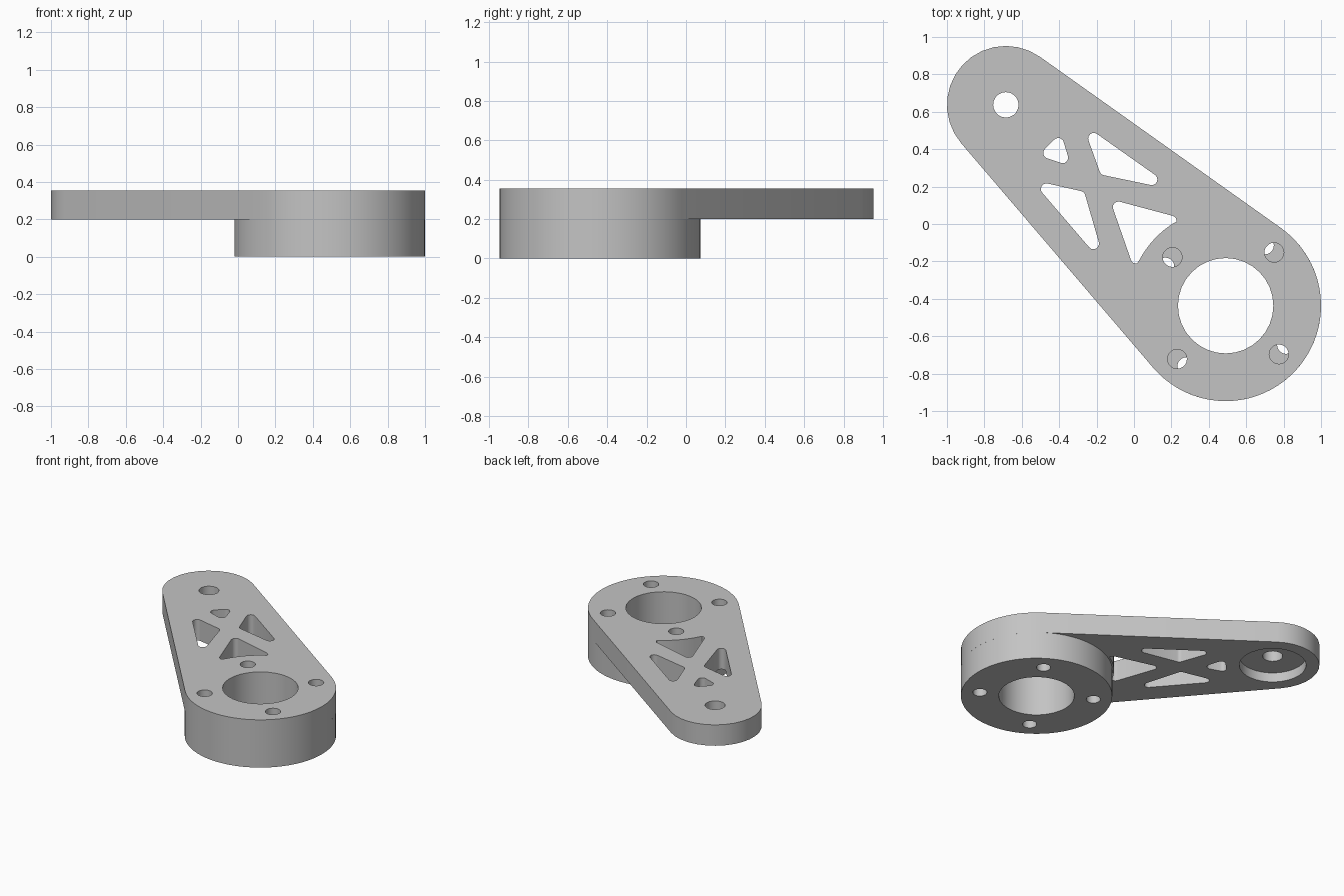
import bpy, bmesh
from math import sin, cos, pi, radians, atan2, acos, hypot

cube = bpy.data.objects.get("Cube")
if cube:
    bpy.data.objects.remove(cube)

# Main dimensions
HUB, HUB_R, BORE_R = (0.49, -0.437), 0.51, 0.255
TIP, TIP_R, PIN_R, POCKET_R = (-0.685, 0.637), 0.315, 0.068, 0.225
BASE, FLOOR, TOP = 0.2, 0.27, 0.355
BOLT_RING = 0.385

grey = bpy.data.materials.new("plain grey")
grey.use_nodes = True
colour = (0.55, 0.55, 0.55, 1)
grey.diffuse_color = colour
grey.node_tree.nodes["Principled BSDF"].inputs["Base Color"].default_value = colour


def arc(c, r, a0, a1, n):
    """Points along an arc, both ends included."""
    return [(c[0] + r * cos(a0 + (a1 - a0) * i / n),
             c[1] + r * sin(a0 + (a1 - a0) * i / n)) for i in range(n + 1)]


def circle(c, r, n=32):
    return arc(c, r, 0, 2 * pi, n)[:-1]


def bolt_holes(start, r):
    """Four holes evenly spaced round the hub."""
    return [circle((HUB[0] + BOLT_RING * cos(a), HUB[1] + BOLT_RING * sin(a)), r, 20)
            for a in (radians(start + 90 * k) for k in range(4))]


def rounded(centres, r=0.03):
    """Outline round circles placed at counterclockwise corners."""
    pts, n = [], len(centres)
    for i, c in enumerate(centres):
        p, q = centres[i - 1], centres[(i + 1) % n]
        a0 = atan2(c[1] - p[1], c[0] - p[0]) - pi / 2
        a1 = atan2(q[1] - c[1], q[0] - c[0]) - pi / 2
        while a1 < a0:
            a1 += 2 * pi
        pts += arc(c, r, a0, a1, 6)
    return pts


def wall(bm, loop, z0, z1):
    low = [bm.verts.new((x, y, z0)) for x, y in loop]
    high = [bm.verts.new((x, y, z1)) for x, y in loop]
    for i in range(len(loop)):
        bm.faces.new((low[i - 1], low[i], high[i], high[i - 1]))


def cap(bm, loops, z):
    """Flat face bounded by the first loop and pierced by the rest."""
    edges = []
    for loop in loops:
        vs = [bm.verts.new((x, y, z)) for x, y in loop]
        edges += [bm.edges.new((vs[i - 1], vs[i])) for i in range(len(vs))]
    bmesh.ops.triangle_fill(bm, use_beauty=True, edges=edges, normal=(0, 0, 1))


def finish(bm, name):
    bmesh.ops.remove_doubles(bm, verts=bm.verts, dist=0.0002)
    bmesh.ops.recalc_face_normals(bm, faces=bm.faces)
    mesh = bpy.data.meshes.new(name)
    bm.to_mesh(mesh)
    bm.free()
    mesh.materials.append(grey)
    obj = bpy.data.objects.new(name, mesh)
    bpy.context.collection.objects.link(obj)
    bpy.ops.object.select_all(action='DESELECT')
    obj.select_set(True)
    bpy.context.view_layer.objects.active = obj
    bpy.ops.object.shade_smooth_by_angle(angle=radians(30))


# Tapered arm outline: two arcs joined by tangents
dx, dy = TIP[0] - HUB[0], TIP[1] - HUB[1]
axis = atan2(dy, dx)
spread = acos((HUB_R - TIP_R) / hypot(dx, dy))
outline = (arc(HUB, HUB_R, axis + spread, axis + 2 * pi - spread, 40)
           + arc(TIP, TIP_R, axis - spread, axis + spread, 14))

# Lightening windows that leave a crossed truss
windows = [rounded(c) for c in (
    [(-0.215, 0.457), (-0.155, 0.29), (0.095, 0.238)],
    [(-0.468, 0.187), (-0.217, -0.105), (-0.29, 0.147)],
    [(-0.405, 0.43), (-0.455, 0.38), (-0.382, 0.355)])]

# Window beside the hub, with one edge concave along the hub
hub_window = rounded([(-0.083, 0.09), (0.012, -0.182), (0.198, 0.015)])
cut = len(hub_window) // 3
low, high = hub_window[2 * cut - 2], hub_window[2 * cut + 1]
a_low = atan2(low[1] - HUB[1], low[0] - HUB[0]) % (2 * pi)
a_high = atan2(high[1] - HUB[1], high[0] - HUB[0]) % (2 * pi)
bow = arc(HUB, HUB_R + 0.012, a_low - 0.04, a_high + 0.04, 10)
windows.append(hub_window[:2 * cut - 2] + bow + hub_window[2 * cut + 2:])

# Arm plate with a round pocket under the tip
through = windows + bolt_holes(47.7, 0.052) + [circle(HUB, BORE_R)]
pin, pocket = circle(TIP, PIN_R, 20), circle(TIP, POCKET_R)
bm = bmesh.new()
for loop in [outline] + through:
    wall(bm, loop, BASE, TOP)
wall(bm, pin, FLOOR, TOP)
wall(bm, pocket, BASE, FLOOR)
cap(bm, [outline, pin] + through, TOP)
cap(bm, [outline, pocket] + through, BASE)
cap(bm, [pocket, pin], FLOOR)
finish(bm, "arm_plate")

# Hub ring below the plate, its bolt holes turned slightly
rings = [circle(HUB, HUB_R, 64), circle(HUB, BORE_R)] + bolt_holes(57, 0.048)
bm = bmesh.new()
for loop in rings:
    wall(bm, loop, 0, BASE)
cap(bm, rings, 0)
cap(bm, rings, BASE)
finish(bm, "hub_ring")
